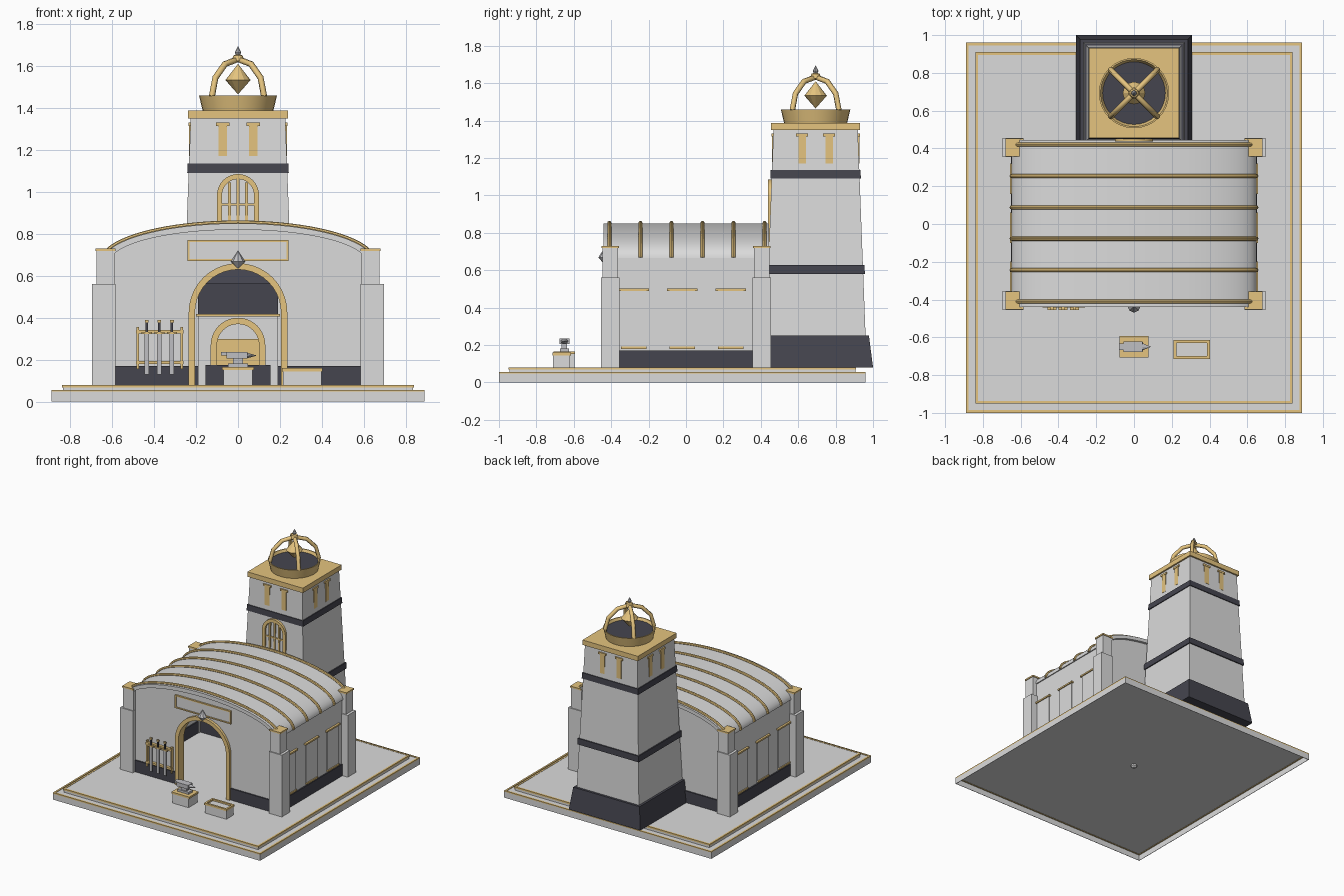
import bpy, bmesh
from math import pi, sin, cos
from mathutils import Matrix

if "Cube" in bpy.data.objects:
    bpy.data.objects.remove(bpy.data.objects["Cube"], do_unlink=True)


def material(name, rgb):
    m = bpy.data.materials.new(name)
    m.use_nodes = True
    m.diffuse_color = (*rgb, 1)
    bsdf = next(n for n in m.node_tree.nodes if n.type == 'BSDF_PRINCIPLED')
    bsdf.inputs["Base Color"].default_value = (*rgb, 1)
    return m


STONE = material("pale stone", (0.71, 0.71, 0.71))
GOLD = material("gold trim", (0.78, 0.55, 0.21))
DARK = material("dark slate", (0.06, 0.06, 0.078))
STEEL = material("steel", (0.52, 0.52, 0.54))
smooth = []


def finish(name, bm, mat):
    bmesh.ops.recalc_face_normals(bm, faces=bm.faces)
    me = bpy.data.meshes.new(name)
    bm.to_mesh(me)
    bm.free()
    me.materials.append(mat)
    ob = bpy.data.objects.new(name, me)
    bpy.context.collection.objects.link(ob)
    return ob


def boxes(name, mat, *specs):
    """One mesh of boxes, each x0, x1, y0, y1, z0, z1."""
    bm = bmesh.new()
    for x0, x1, y0, y1, z0, z1 in specs:
        size = Matrix.Diagonal((x1 - x0, y1 - y0, z1 - z0, 1))
        mid = Matrix.Translation(((x0 + x1) / 2, (y0 + y1) / 2, (z0 + z1) / 2))
        bmesh.ops.create_cube(bm, size=1, matrix=mid @ size)
    return finish(name, bm, mat)


def rails(a0, a1, b0, b1, w):
    """Four rectangles that frame a larger one."""
    return [(a0, a1, b0, b0 + w), (a0, a1, b1 - w, b1),
            (a0, a0 + w, b0 + w, b1 - w), (a1 - w, a1, b0 + w, b1 - w)]


def flat_frame(name, mat, x0, x1, y0, y1, z0, z1, w):
    return boxes(name, mat, *[(*r, z0, z1) for r in rails(x0, x1, y0, y1, w)])


def prism(name, mat, pts, y0, y1):
    """Extrude an x-z outline along y."""
    bm = bmesh.new()
    face = bm.faces.new([bm.verts.new((x, y0, z)) for x, z in pts])
    ext = bmesh.ops.extrude_face_region(bm, geom=[face])
    moved = [v for v in ext["geom"] if isinstance(v, bmesh.types.BMVert)]
    bmesh.ops.translate(bm, verts=moved, vec=(0, y1 - y0, 0))
    return finish(name, bm, mat)


def lathe(name, mat, x, y, profile, n, turn=0):
    """Revolve (radius, z) points; n=4 with a turn gives square frustums."""
    bm = bmesh.new()
    rings = [[bm.verts.new((x + r * cos(turn + 2 * pi * i / n), y + r * sin(turn + 2 * pi * i / n), z))
              for i in range(n)] for r, z in profile]
    for a, b in zip(rings, rings[1:]):
        for i in range(n):
            j = (i + 1) % n
            bm.faces.new((a[i], a[j], b[j], b[i]))
    for ring, (r, z) in ((rings[0], profile[0]), (rings[-1], profile[-1])):
        if r > 0.001:
            bm.faces.new(ring)
    bmesh.ops.remove_doubles(bm, verts=bm.verts, dist=0.00001)
    return finish(name, bm, mat)


def square(name, mat, x, y, profile):
    return lathe(name, mat, x, y, [(h * 2 ** 0.5, z) for h, z in profile], 4, pi / 4)


def tube(name, mat, pts, r, res):
    cu = bpy.data.curves.new(name, 'CURVE')
    cu.dimensions = '3D'
    cu.bevel_depth, cu.bevel_resolution, cu.use_fill_caps = r, res, True
    sp = cu.splines.new('POLY')
    sp.points.add(len(pts) - 1)
    for p, co in zip(sp.points, pts):
        p.co = (*co, 1)
    ob = bpy.data.objects.new(name, cu)
    bpy.context.collection.objects.link(ob)
    bpy.ops.object.select_all(action='DESELECT')
    ob.select_set(True)
    bpy.context.view_layer.objects.active = ob
    bpy.ops.object.convert(target='MESH')
    ob = bpy.context.object
    ob.data.materials.clear()
    ob.data.materials.append(mat)
    return ob


def ellipse(a, b, z, n=40):
    return [(-a * cos(pi * i / n), z + b * sin(pi * i / n)) for i in range(n + 1)]


def arch(r, spring, base):
    return [(-r, base)] + ellipse(r, r, spring, 20) + [(r, base)]


def arch_ring(name, r, w, spring, base, y0, y1):
    smooth.append(prism(name, GOLD, arch(r, spring, base) + arch(r - w, spring, base)[::-1], y0, y1))


# Stepped platform with gold edging, hollow underneath
flat_frame("platform_skirt", STONE, -0.89, 0.89, -1, 0.96, 0, 0.048, 0.003)
boxes("platform_deck", STONE, (-0.885, 0.885, -0.995, 0.955, 0.047, 0.051))
flat_frame("platform_lower_trim", GOLD, -0.89, 0.89, -1, 0.96, 0.045, 0.055, 0.014)
boxes("platform_upper", STONE, (-0.835, 0.835, -0.945, 0.905, 0.05, 0.078))
flat_frame("platform_upper_trim", GOLD, -0.84, 0.84, -0.95, 0.91, 0.068, 0.08, 0.014)
lathe("underside_stud", STONE, 0, 0, [(0.012, 0.025), (0.022, 0.035), (0.022, 0.05)], 8)

# Hall walls and vaulted roof
gable = [(0.635, 0.08)] + ellipse(0.635, 0.168, 0.665)[::-1] + [(-0.635, 0.08)]
prism("front_wall", STONE, gable + arch(0.215, 0.425, 0.08), -0.42, -0.38)
prism("back_wall", STONE, gable, 0.385, 0.425)
boxes("side_walls", STONE, *[(min(s * 0.6, s * 0.64), max(s * 0.6, s * 0.64), -0.4, 0.4, 0.08, 0.69) for s in (-1, 1)])
smooth.append(prism("vault_roof", STONE, ellipse(0.648, 0.185, 0.665) + ellipse(0.61, 0.155, 0.665)[::-1], -0.44, 0.445))
for i in range(6):
    y = -0.41 + 0.166 * i
    smooth.append(tube("roof_rib", GOLD, [(x, y, z) for x, z in ellipse(0.648, 0.185, 0.668)], 0.011, 2))

# Dark plinth around the hall
boxes("front_plinth", DARK, (-0.6, -0.225, -0.43, -0.37, 0.08, 0.17), (0.225, 0.6, -0.43, -0.37, 0.08, 0.17))
boxes("back_plinth", DARK, (-0.6, 0.6, 0.375, 0.435, 0.08, 0.17))
for s in (-1, 1):
    def sx(a, b):
        return min(s * a, s * b), max(s * a, s * b)
    boxes("side_plinth", DARK, (*sx(0.59, 0.65), -0.37, 0.375, 0.08, 0.17))
    # Side wall panels with gold top and bottom strips
    for y in (-0.28, -0.02, 0.24):
        boxes("side_panel", STONE, (*sx(0.63, 0.648), y - 0.068, y + 0.068, 0.18, 0.495))
        boxes("panel_strips", GOLD, (*sx(0.63, 0.656), y - 0.081, y + 0.081, 0.49, 0.502),
              (*sx(0.63, 0.656), y - 0.068, y + 0.068, 0.18, 0.192))
    # Corner pillars
    for y0, y1 in ((-0.455, -0.355), (0.355, 0.455)):
        boxes("pillar_base", STONE, (*sx(0.585, 0.695), y0, y1, 0.08, 0.56))
        boxes("pillar_shaft", STONE, (*sx(0.587, 0.675), y0 + 0.008, y1 - 0.008, 0.56, 0.72))
        boxes("pillar_cap", GOLD, (*sx(0.585, 0.68), y0 + 0.003, y1 - 0.003, 0.718, 0.73))

# Doorway arch, keystone and sign panel
arch_ring("door_arch", 0.235, 0.03, 0.425, 0.08, -0.44, -0.37)
lathe("keystone_gem", STEEL, 0, -0.435, [(0, 0.63), (0.034, 0.668), (0, 0.72)], 8)
boxes("sign_panel", STONE, (-0.235, 0.235, -0.428, -0.41, 0.675, 0.765))
boxes("sign_frame", GOLD, *[(x0, x1, -0.434, -0.41, z0, z1) for x0, x1, z0, z1 in rails(-0.24, 0.24, 0.67, 0.77, 0.009)])

# Furnace inside the hall
prism("furnace_body", STONE, [(0.19, 0.08), (0.19, 0.41), (-0.19, 0.41), (-0.19, 0.08)] + arch(0.1, 0.27, 0.08), 0.14, 0.38)
arch_ring("furnace_arch", 0.13, 0.03, 0.27, 0.17, 0.125, 0.16)
boxes("furnace_plinth", DARK, (-0.155, 0.155, 0.12, 0.2, 0.08, 0.175))
boxes("furnace_fire", GOLD, (-0.1, 0.1, 0.18, 0.36, 0.08, 0.3))
boxes("furnace_shelf", GOLD, (-0.2, 0.2, 0.12, 0.38, 0.405, 0.417))
square("furnace_hood", DARK, 0, 0.24, [(0.14, 0.56), (0.08, 0.8)]).scale.x = 1.36
boxes("hood_front", DARK, (-0.19, 0.19, 0.13, 0.38, 0.417, 0.56))

# Weapon rack on the front wall
boxes("rack_frame", GOLD, (-0.485, -0.26, -0.442, -0.42, 0.325, 0.342), (-0.485, -0.26, -0.442, -0.42, 0.18, 0.195),
      *[(x - 0.006, x + 0.006, -0.44, -0.415, 0.155, 0.355) for x in (-0.477, -0.268)])
for x in (-0.435, -0.375, -0.315):
    boxes("sword_blade", STEEL, (x - 0.011, x + 0.011, -0.45, -0.443, 0.13, 0.325))
    boxes("sword_grip", DARK, (x - 0.006, x + 0.006, -0.452, -0.44, 0.33, 0.38))
    boxes("sword_guard", GOLD, (x - 0.024, x + 0.024, -0.454, -0.44, 0.322, 0.333),
          (x - 0.009, x + 0.009, -0.454, -0.44, 0.378, 0.39))

# Anvil on its pedestal
boxes("anvil_pedestal", STONE, (-0.068, 0.068, -0.705, -0.597, 0.08, 0.155))
boxes("pedestal_cap", GOLD, (-0.077, 0.077, -0.708, -0.594, 0.152, 0.166))
boxes("anvil_body", STEEL, (-0.048, 0.048, -0.675, -0.625, 0.166, 0.182), (-0.025, 0.025, -0.665, -0.635, 0.18, 0.207),
      (-0.055, 0.045, -0.677, -0.623, 0.205, 0.236), (-0.08, -0.05, -0.668, -0.632, 0.22, 0.236))
horn = lathe("anvil_horn", STEEL, 0, 0, [(0.022, 0), (0, 0.05)], 10)
horn.matrix_world = Matrix.Translation((0.04, -0.65, 0.22)) @ Matrix.Rotation(pi / 2, 4, 'Y') @ Matrix.Diagonal((0.65, 1, 1, 1))

# Water trough
boxes("trough_body", STONE, (0.215, 0.397, -0.71, -0.62, 0.08, 0.148))
flat_frame("trough_rim", GOLD, 0.21, 0.402, -0.715, -0.615, 0.145, 0.16, 0.015)

# Tapered tower with bands and cap
TY = 0.693
square("tower_base", DARK, 0, TY, [(0.307, 0.08), (0.285, 0.25)])
square("tower_shaft", STONE, 0, TY, [(0.267, 0.25), (0.225, 1.36)])
square("tower_band_low", DARK, 0, TY, [(0.263, 0.58), (0.262, 0.627)])
square("tower_band_high", DARK, 0, TY, [(0.242, 1.09), (0.24, 1.135)])
square("tower_cap", GOLD, 0, TY, [(0.238, 1.35), (0.238, 1.388)])
for k in range(4):
    for x in (-0.072, 0.072):
        ob = boxes("tower_pilaster", GOLD, (x - 0.02, x + 0.02, -0.234, -0.21, 1.17, 1.32),
                   (x - 0.032, x + 0.032, -0.236, -0.21, 1.315, 1.33))
        ob.matrix_world = Matrix.Translation((0, TY, 0)) @ Matrix.Rotation(k * pi / 2, 4, 'Z')

# Arched tower window with bars
arch_ring("window_arch", 0.1, 0.024, 0.985, 0.74, 0.438, 0.475)
boxes("window_bars", GOLD, (-0.08, 0.08, 0.444, 0.47, 0.935, 0.945),
      *[(x - 0.007, x + 0.007, 0.443, 0.47, 0.75, 1.045 + h) for x, h in ((-0.04, 0), (0, 0.02), (0.04, 0))])

# Brazier, crown ribs and finial
smooth.append(lathe("brazier_bowl", GOLD, 0, TY, [(0.168, 1.385), (0.186, 1.46), (0.178, 1.46), (0.164, 1.43)], 32))
lathe("brazier_coals", DARK, 0, TY, [(0.16, 1.43), (0.166, 1.442)], 32)
lathe("hanging_flame", GOLD, 0, TY, [(0, 1.465), (0.06, 1.533), (0, 1.61)], 12)
for a in (pi / 4, 3 * pi / 4):
    tube("crown_rib", GOLD, [(x * cos(a), TY + x * sin(a), z) for x, z in ellipse(0.176, 0.178, 1.455, 6)], 0.015, 1)
lathe("finial_collar", GOLD, 0, TY, [(0.03, 1.625), (0.022, 1.65), (0.008, 1.655)], 12)
lathe("finial", STEEL, 0, TY, [(0.006, 1.645), (0.015, 1.665), (0, 1.695)], 8)

# Soft shading on curved parts
bpy.ops.object.select_all(action='DESELECT')
for ob in smooth:
    ob.select_set(True)
bpy.context.view_layer.objects.active = smooth[0]
bpy.ops.object.shade_smooth_by_angle(angle=0.6)
